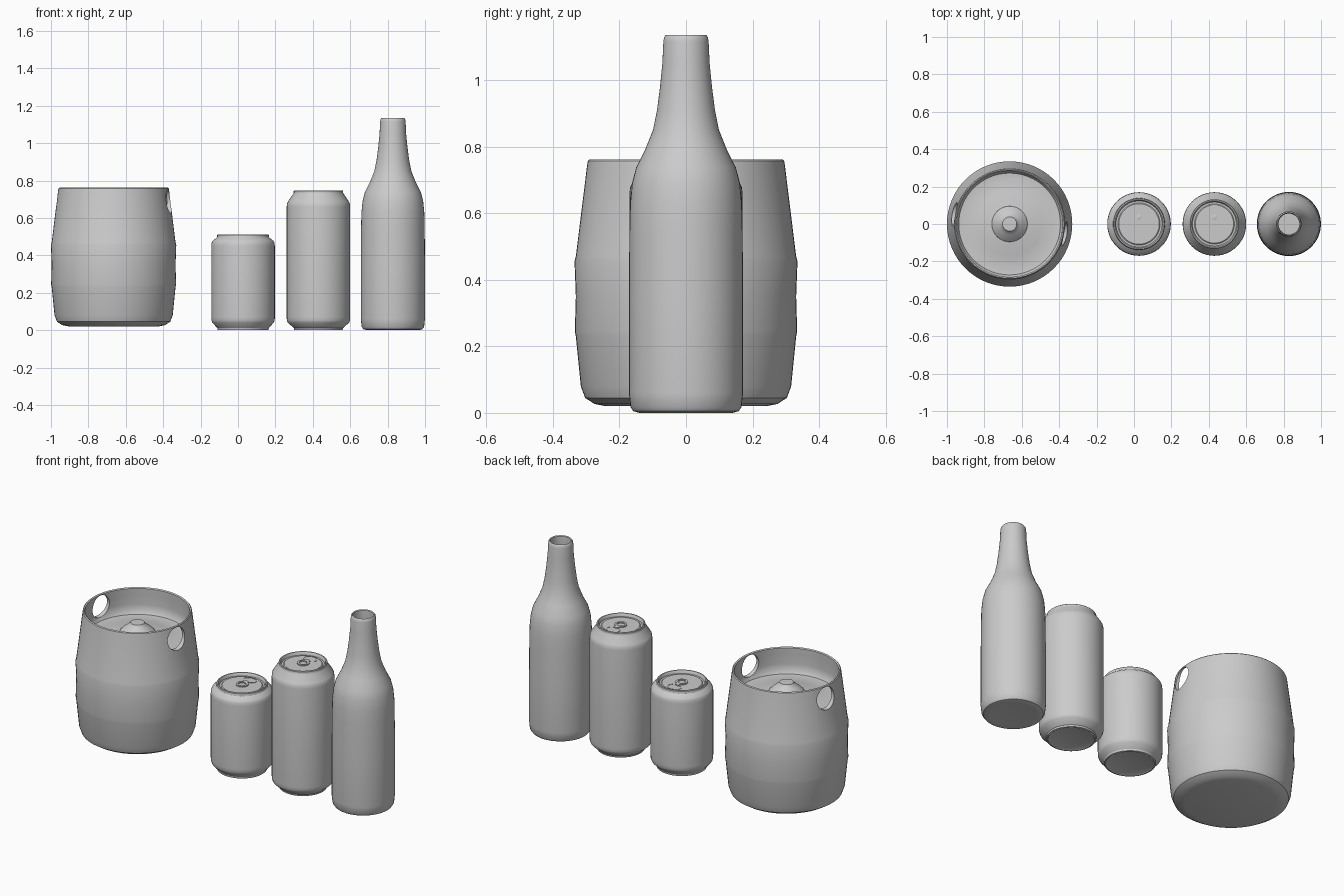
import bpy, bmesh
from math import pi, cos, sin, radians
from mathutils import Matrix

if "Cube" in bpy.data.objects:
    bpy.data.objects.remove(bpy.data.objects["Cube"])


def finish(name, bm, loc):
    bmesh.ops.remove_doubles(bm, verts=bm.verts, dist=1e-5)
    bmesh.ops.recalc_face_normals(bm, faces=bm.faces)
    mesh = bpy.data.meshes.new(name)
    bm.to_mesh(mesh)
    bm.free()
    ob = bpy.data.objects.new(name, mesh)
    bpy.context.collection.objects.link(ob)
    ob.location = loc
    return ob


def smooth(ob, angle=30):
    bpy.ops.object.select_all(action='DESELECT')
    ob.select_set(True)
    bpy.context.view_layer.objects.active = ob
    bpy.ops.object.shade_smooth_by_angle(angle=radians(angle))


def lathe(name, profile, x, sides=48):
    """Revolve (radius, height) points around a vertical axis at x."""
    bm = bmesh.new()
    vs = [bm.verts.new((r, 0, z)) for r, z in profile]
    es = [bm.edges.new(p) for p in zip(vs, vs[1:])]
    bmesh.ops.spin(bm, geom=vs + es, cent=(0, 0, 0), axis=(0, 0, 1),
                   angle=2 * pi, steps=sides, use_merge=True)
    return finish(name, bm, (x, 0, 0))


def flat_ring(name, loc, rx, ry, width, height, sides=28):
    """Flat oval band with a rectangular section."""
    bm = bmesh.new()
    loops = []
    for i in range(sides):
        a = 2 * pi * i / sides
        loops.append([bm.verts.new(((rx - w) * cos(a), (ry - w) * sin(a), h))
                      for w, h in ((0, 0), (0, height), (width, height), (width, 0))])
    for i in range(sides):
        a, b = loops[i], loops[(i + 1) % sides]
        for k in range(4):
            m = (k + 1) % 4
            bm.faces.new((a[k], b[k], b[m], a[m]))
    ob = finish(name, bm, loc)
    smooth(ob)
    return ob


# Keg: barrel with two ribs, recessed domed lid
KEG_X = -0.665
keg = lathe("keg_body", [
    (0, .02), (.24, .02), (.275, .027), (.303, .045), (.316, .08),
    (.331, .23), (.334, .245), (.331, .35), (.335, .455), (.331, .47),
    (.297, .745), (.295, .757), (.290, .762), (.283, .757),
    (.284, .72), (.287, .66), (.284, .625), (.272, .607), (.24, .604),
    (.17, .613), (.095, .63), (0, .633)], KEG_X, 64)

# Hand holes through opposite sides of the keg rim
for side in (0, pi):
    a = side - radians(10)
    bm = bmesh.new()
    bmesh.ops.create_cone(bm, cap_ends=True, segments=32, radius1=.065,
                          radius2=.065, depth=.2)
    bmesh.ops.rotate(bm, verts=bm.verts, matrix=Matrix.Rotation(pi / 2, 3, 'Y'))
    bmesh.ops.rotate(bm, verts=bm.verts, matrix=Matrix.Rotation(a, 3, 'Z'))
    cutter = finish("hole_cutter", bm,
                    (KEG_X + .3 * cos(a), .3 * sin(a), .688))
    cutter.hide_render = True
    mod = keg.modifiers.new("hand_hole", 'BOOLEAN')
    mod.operation = 'DIFFERENCE'
    mod.object = cutter
    mod.solver = 'EXACT'
    bpy.context.view_layer.objects.active = keg
    bpy.ops.object.modifier_apply(modifier=mod.name)
    bpy.data.objects.remove(cutter)
smooth(keg)

# Keg valve dome
smooth(lathe("keg_valve", [(.096, .622), (.095, .634), (.078, .651), (.058, .667),
                           (.042, .679), (.038, .687), (0, .688)], KEG_X), 40)

# Cans: (name, centre, height, chamfer radius, top shoulder drop)
for name, x, h, r, drop in (("small_can", .027, .512, .138, .045),
                            ("tall_can", .43, .747, .132, .07)):
    smooth(lathe(name + "_body", [
        (0, .005), (r - .022, .005), (r - .01, 0), (r - .002, .002), (r, .012),
        (.164, .04), (.169, .052), (.17, .07),
        (.17, h - drop - .018), (.168, h - drop), (.163, h - drop + .01),
        (r + .002, h - .017), (r, h - .012), (r, h - .003), (r - .003, h),
        (r - .009, h), (r - .012, h - .004), (r - .015, h - .018),
        (r - .025, h - .018), (r - .03, h - .014), (0, h - .014)], x))
    lid = h - .015
    flat_ring(name + "_mouth_outline", (x, .072, lid), .042, .032, .004, .003)
    flat_ring(name + "_pull_tab", (x, .001, lid + .002), .034, .034, .012, .006)
    smooth(lathe(name + "_rivet", [(.014, lid), (.014, lid + .007),
                                   (.01, lid + .009), (0, lid + .009)], x, 20))
    bpy.data.objects[name + "_rivet"].location.y = .036

# Bottle: outer wall, open mouth, thin inner wall
outer = [(.14, 0), (.158, .005), (.167, .018), (.1715, .06), (.1715, .35),
         (.170, .55), (.168, .63), (.162, .69), (.150, .737), (.123, .79),
         (.099, .85), (.087, .91), (.078, .98), (.071, 1.05), (.068, 1.115),
         (.066, 1.128), (.061, 1.135)]
inner = [(r - .012, z) for r, z in reversed(outer[3:-2])]
smooth(lathe("bottle", [(0, .003), (.12, .003)] + outer + [(.057, 1.13)] + inner
             + [(.14, .03), (0, .03)], .828))
